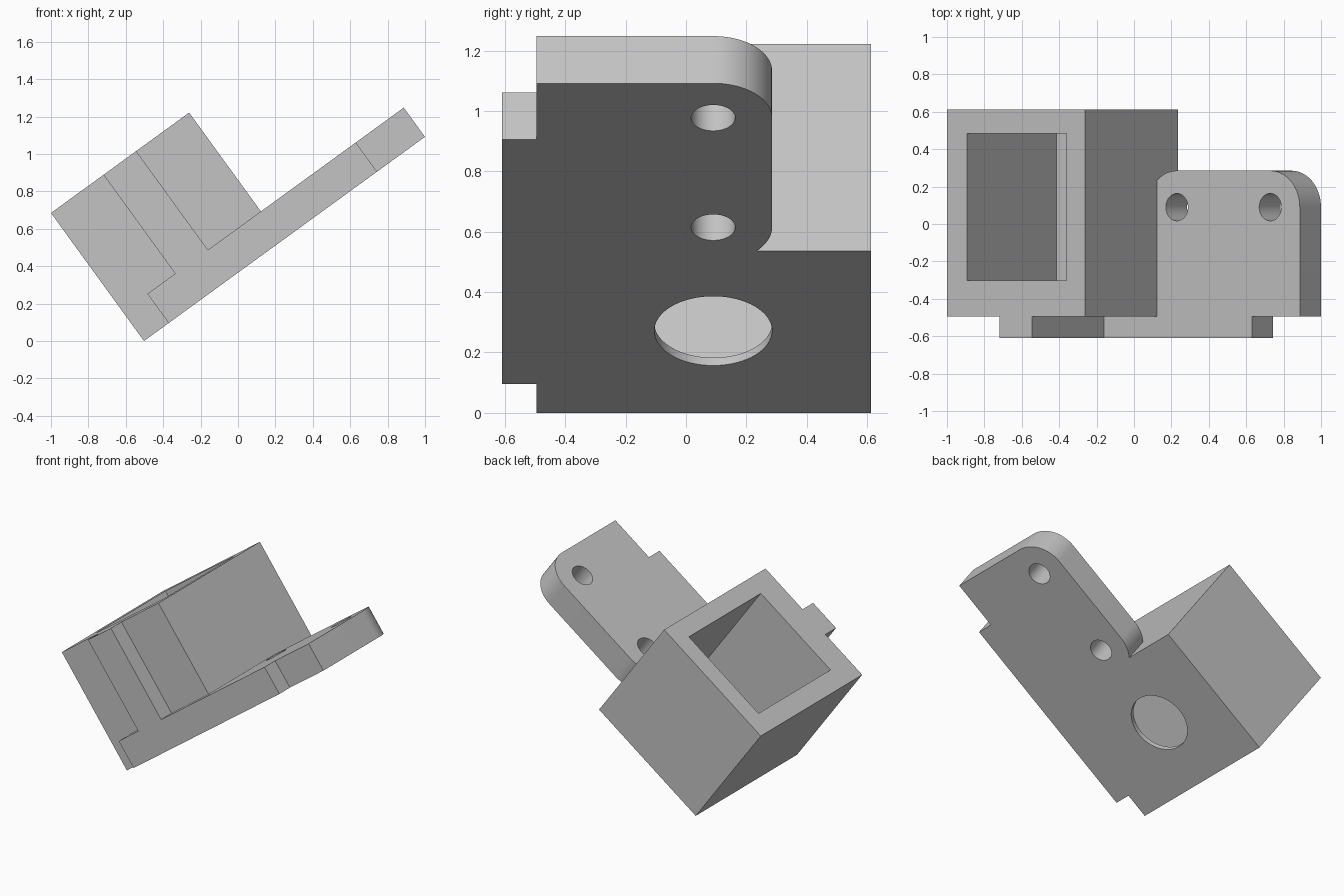
import bpy, bmesh
from math import pi, radians, cos, sin, acos
from mathutils import Matrix

if "Cube" in bpy.data.objects:
    bpy.data.objects.remove(bpy.data.objects["Cube"])

grey = bpy.data.materials.new("light grey")
grey.use_nodes = True
grey.diffuse_color = (0.55, 0.55, 0.55, 1)
grey.node_tree.nodes["Principled BSDF"].inputs["Base Color"].default_value = (0.55, 0.55, 0.55, 1)

# Main sizes, with the plate lying flat before it is tilted
TILT = 36
LENGTH, THICK = 1.857, 0.193
BOX_U, BOX_H = 0.913, 0.846
FRONT, BACK, FLANGE = -0.495, 0.612, -0.61
MID, ROUND = 0.09, 0.195
HOLE_NEAR, HOLE_FAR = 1.045, 1.662
WELL_U = 0.462


def prism(name, points, direction):
    """Extrude a closed outline of 3D points along a direction."""
    bm = bmesh.new()
    face = bm.faces.new([bm.verts.new(p) for p in points])
    out = bmesh.ops.extrude_face_region(bm, geom=[face])
    bmesh.ops.translate(bm, vec=direction,
                        verts=[v for v in out["geom"] if isinstance(v, bmesh.types.BMVert)])
    bmesh.ops.recalc_face_normals(bm, faces=bm.faces)
    mesh = bpy.data.meshes.new(name)
    bm.to_mesh(mesh)
    bm.free()
    mesh.materials.append(grey)
    obj = bpy.data.objects.new(name, mesh)
    bpy.context.collection.objects.link(obj)
    return obj


def block(name, u0, u1, y0, y1, w0, w1):
    return prism(name, [(u0, y0, w0), (u1, y0, w0), (u1, y1, w0), (u0, y1, w0)], (0, 0, w1 - w0))


def arc(u, radius, start, end, steps):
    angles = [start + (end - start) * i / steps for i in range(steps + 1)]
    return [(u + radius * cos(a), MID + radius * sin(a), 0) for a in angles]


def drill(name, u, radius, depth):
    points = arc(u, radius, 0, 2 * pi, 64)[:-1]
    return prism(name, [(x, y, -0.1) for x, y, _ in points], (0, 0, depth + 0.1))


def combine(target, tool, operation):
    mod = target.modifiers.new(tool.name, "BOOLEAN")
    mod.operation, mod.solver, mod.object = operation, "EXACT", tool
    bpy.context.view_layer.objects.active = target
    bpy.ops.object.modifier_apply(modifier=mod.name)
    bpy.data.objects.remove(tool)


# Square socket box
bracket = block("socket_bracket", 0, BOX_U, FRONT, BACK, 0, BOX_H)

# Mounting plate, rounded around both screw holes on its back edge
neck = acos((BOX_U - HOLE_NEAR) / ROUND)
outline = [(0.8, FRONT, 0), (LENGTH, FRONT, 0)]
outline += arc(HOLE_FAR, ROUND, 0, pi / 2, 20)
outline += arc(HOLE_NEAR, ROUND, pi / 2, neck, 10)
outline += [(0.8, outline[-1][1], 0)]
combine(bracket, prism("plate", outline, (0, 0, THICK)), "UNION")

# Front flange with an upright tab
profile = [(0.163, 0), (1.54, 0), (1.54, THICK), (0.563, THICK), (0.563, BOX_H),
           (0.347, BOX_H), (0.347, THICK), (0.163, THICK)]
flange = prism("flange", [(u, FLANGE, w) for u, w in profile], (0, FRONT + 0.05 - FLANGE, 0))
combine(bracket, flange, "UNION")

# Square well, round opening through its thin floor, and screw holes
combine(bracket, block("well", WELL_U - 0.329, WELL_U + 0.329, MID - 0.393, MID + 0.393,
                       0.032, BOX_H + 0.1), "DIFFERENCE")
combine(bracket, drill("floor_opening", WELL_U, ROUND, 0.1), "DIFFERENCE")
for u in (HOLE_NEAR, HOLE_FAR):
    combine(bracket, drill("screw_hole", u, 0.073, 0.4), "DIFFERENCE")

# Tilt the part so it stands on the lower edge of the box
bracket.data.transform(Matrix.Translation((-0.5027, 0, 0)) @ Matrix.Rotation(radians(-TILT), 4, "Y"))
bpy.ops.object.select_all(action="DESELECT")
bracket.select_set(True)
bpy.context.view_layer.objects.active = bracket
bpy.ops.object.shade_smooth_by_angle(angle=radians(30))
